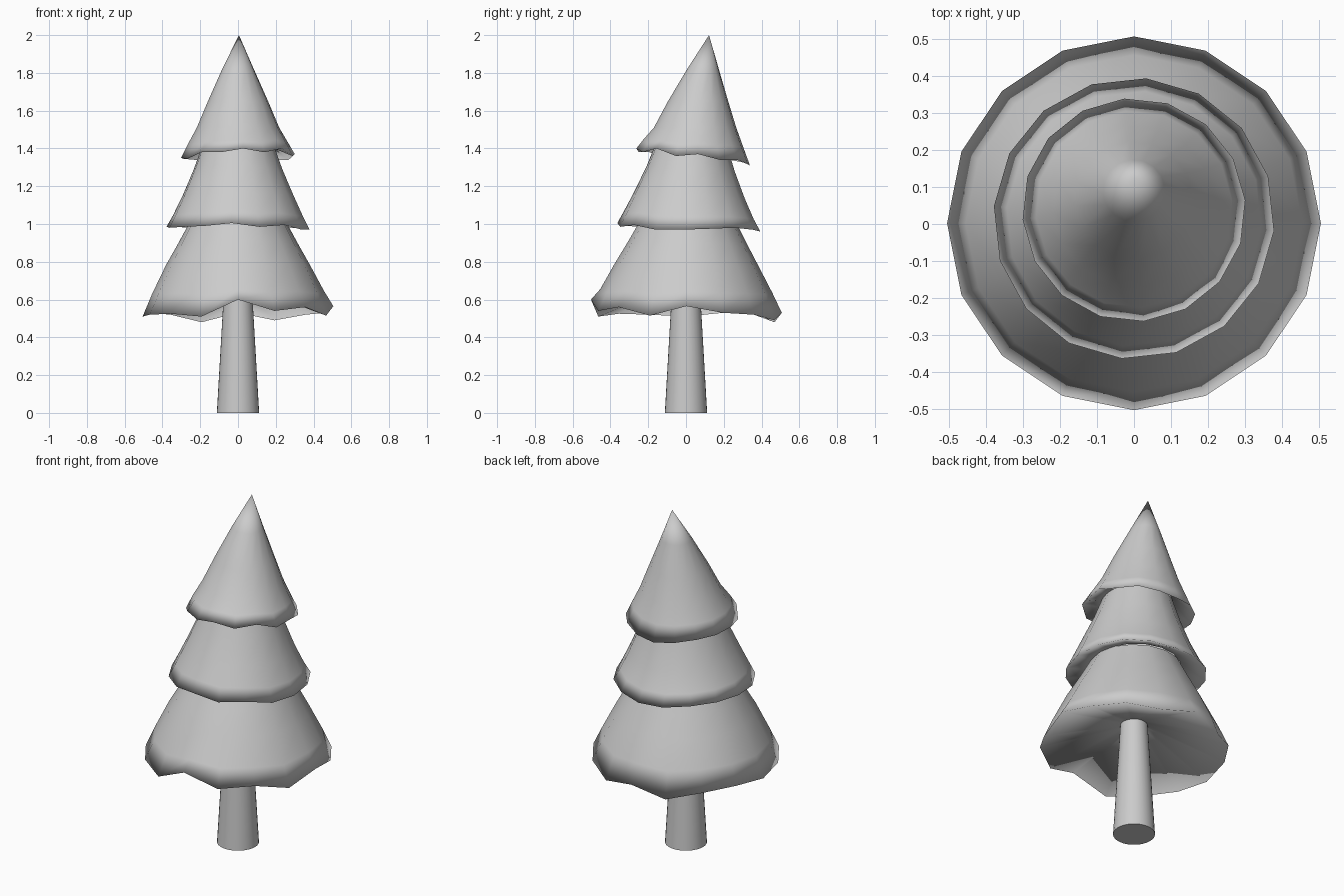
import bpy, bmesh
from math import cos, sin, radians, pi

if "Cube" in bpy.data.objects:
    bpy.data.objects.remove(bpy.data.objects["Cube"])

N = 16


def finish(bm, name, angle):
    bmesh.ops.recalc_face_normals(bm, faces=bm.faces)
    me = bpy.data.meshes.new(name)
    bm.to_mesh(me)
    bm.free()
    ob = bpy.data.objects.new(name, me)
    bpy.context.collection.objects.link(ob)
    bpy.ops.object.select_all(action='DESELECT')
    ob.select_set(True)
    bpy.context.view_layer.objects.active = ob
    bpy.ops.object.shade_smooth_by_angle(angle=radians(angle))
    return ob


def tier(name, under, rim, rim_z, rings, turn=0.0, apex=None):
    """under, rim and rings are (radius, centre y, z); rim height follows rim_z."""
    bm = bmesh.new()

    def ring(r, cy, zs):
        return [bm.verts.new((r * cos(2 * pi * k / N + turn),
                              cy + r * sin(2 * pi * k / N + turn), zs[k]))
                for k in range(N)]

    loops = [ring(under[0], under[1], [under[2]] * N), ring(rim[0], rim[1], rim_z)]
    mean = sum(rim_z) / N
    for r, cy, z, tilt, wave in rings:
        # rings lean backwards and keep part of the rim's waviness
        zs = [z - tilt * sin(2 * pi * k / N + turn) + wave * (rim_z[k] - mean)
              for k in range(N)]
        loops.append(ring(r, cy, zs))
    for a, b in zip(loops, loops[1:]):
        for k in range(N):
            j = (k + 1) % N
            bm.faces.new((a[k], a[j], b[j], b[k]))
    if apex:
        tip = bm.verts.new(apex)
        for k in range(N):
            bm.faces.new((loops[-1][k], loops[-1][(k + 1) % N], tip))
    return finish(bm, name, 180)   # the branches are smooth right round the rim


# trunk
bm = bmesh.new()
bmesh.ops.create_cone(bm, cap_ends=True, segments=32, radius1=0.112, radius2=0.072,
                      depth=0.69)
bmesh.ops.translate(bm, verts=bm.verts, vec=(0, 0, 0.345))
finish(bm, "trunk", 40)

# lower branches, with a strongly waved rim and hollow underside
tier("lower_branches", (0.07, 0, 0.67), (0.505, 0.002, 0),
     [.565, .53, .52, .49, .53, .48, .52, .53, .51, .52, .525, .51, .60, .54, .56, .515],
     [(0.455, 0.002, 0.635, 0.0, 0.3), (0.38, 0.005, 0.785, 0.01, 0),
      (0.315, 0.01, 0.90, 0.01, 0), (0.245, 0.015, 1.03, 0.01, 0)],)

# middle branches
tier("middle_branches", (0.24, 0.015, 1.03), (0.38, 0.015, 0),
     [.97, .975, .98, .97, .96, .965, .98, .985, .985, .98, .985, .99, 1.005, .985, .995, .97],
     [(0.345, 0.015, 1.045, 0.01, 0.5), (0.295, 0.017, 1.15, 0.015, 0),
      (0.235, 0.025, 1.29, 0.015, 0), (0.185, 0.032, 1.43, 0.015, 0)],
     turn=radians(-5))

# top branches, leaning back to the tip
tier("top_branches", (0.185, 0.033, 1.42), (0.302, 0.038, 0),
     [1.37, 1.34, 1.34, 1.32, 1.31, 1.325, 1.34, 1.345, 1.35, 1.345, 1.38, 1.38, 1.40,
      1.38, 1.40, 1.36],
     [(0.266, 0.04, 1.425, 0.005, 0.4), (0.219, 0.048, 1.51, 0, 0),
      (0.16, 0.064, 1.65, 0, 0), (0.084, 0.09, 1.82, 0, 0)],
     turn=radians(5), apex=(0.005, 0.122, 2.0))
